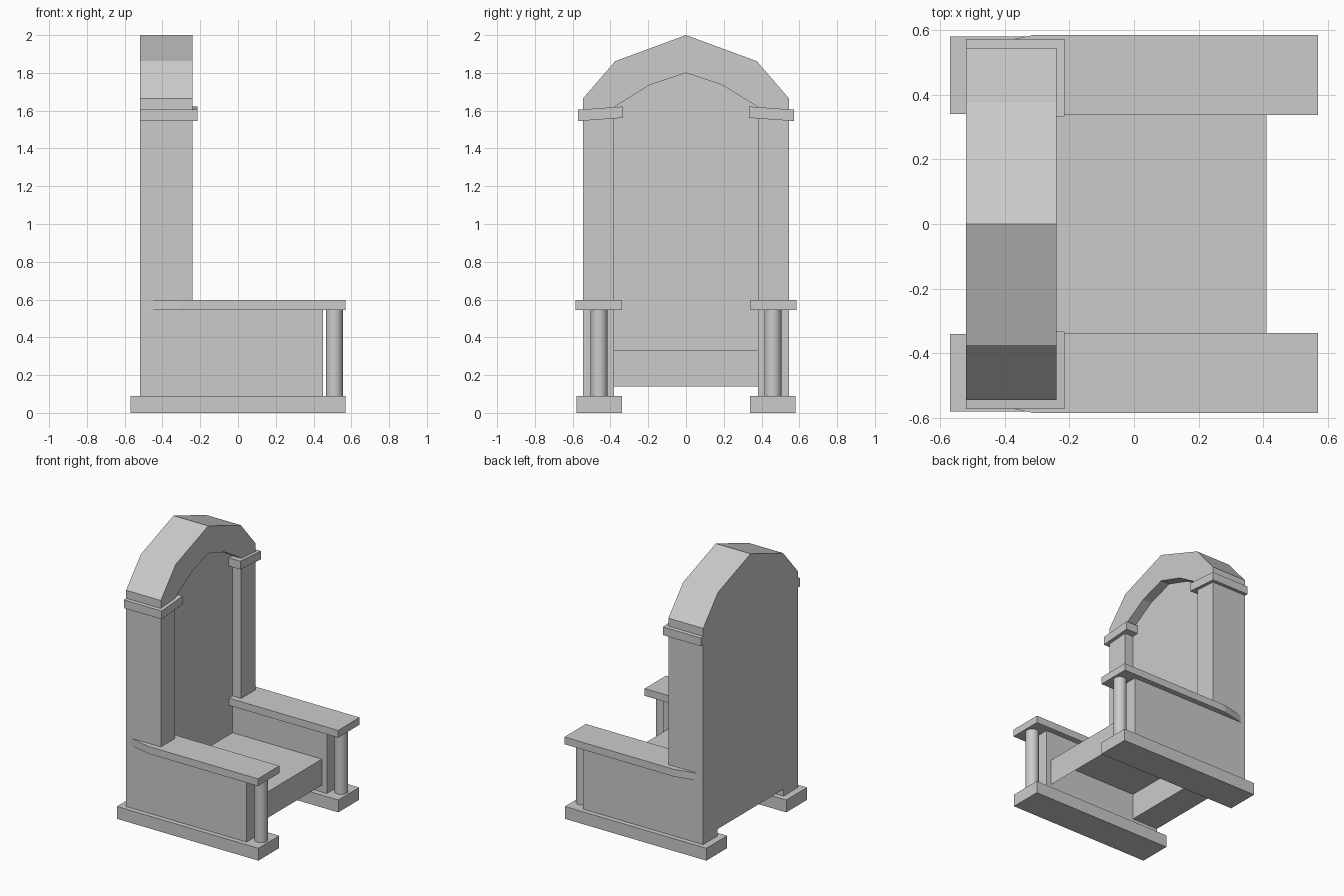
import bpy, bmesh
from mathutils import Vector

if "Cube" in bpy.data.objects:
    bpy.data.objects.remove(bpy.data.objects["Cube"])


def make_object(name, bm):
    bmesh.ops.recalc_face_normals(bm, faces=bm.faces)
    mesh = bpy.data.meshes.new(name)
    bm.to_mesh(mesh)
    bm.free()
    ob = bpy.data.objects.new(name, mesh)
    bpy.context.collection.objects.link(ob)
    return ob


def prism(name, points, sweep, closed=True):
    """Extrude a planar outline along a vector; open outlines give a sheet."""
    bm = bmesh.new()
    a = [bm.verts.new(p) for p in points]
    b = [bm.verts.new(Vector(p) + Vector(sweep)) for p in points]
    n = len(points)
    for i in range(n if closed else n - 1):
        j = (i + 1) % n
        bm.faces.new((a[i], a[j], b[j], b[i]))
    if closed:
        bm.faces.new(a)
        bm.faces.new(b)
    return make_object(name, bm)


def box(name, x, y, z):
    ys = sorted(y)
    pts = [(x[0], ys[0], z[0]), (x[1], ys[0], z[0]), (x[1], ys[1], z[0]), (x[0], ys[1], z[0])]
    return prism(name, pts, (0, 0, z[1] - z[0]))


BACK, FRONT, ALCOVE = -0.52, -0.24, -0.31

for side, s in (("left", 1), ("right", -1)):
    # Plinth, side panel and back pilaster
    box(side + "_plinth", (-0.57, 0.57), (s * 0.34, s * 0.58), (0, 0.09))
    box(side + "_side_panel", (BACK, 0.45), (s * 0.38, s * 0.545), (0.09, 0.55))
    box(side + "_pilaster", (BACK, FRONT), (s * 0.38, s * 0.545), (0.55, 1.62))

    # Armrest, tapering into the pilaster at the rear
    arm = [(0.57, 0.338), (0.57, 0.585), (-0.31, 0.585), (-0.37, 0.573),
           (-0.48, 0.545), (-0.48, 0.40), (-0.31, 0.338)]
    prism(side + "_armrest", [(x, s * y, 0.545) for x, y in arm], (0, 0, 0.053))

    # Pilaster capital, sloping slightly outwards
    cap = [(0.333, 1.562), (0.572, 1.545), (0.572, 1.605), (0.333, 1.622)]
    prism(side + "_capital", [(BACK, s * y, z) for y, z in cap], (0.305, 0, 0))

    # Round column under the armrest front
    bpy.ops.mesh.primitive_cylinder_add(vertices=32, radius=0.045, depth=0.46,
                                        location=(0.51, s * 0.46, 0.318))
    bpy.context.object.name = side + "_column"
    bpy.ops.object.shade_smooth_by_angle()

# Angular arch over the back
inner = [(-0.38, 1.62), (-0.19, 1.737), (0, 1.8), (0.19, 1.737), (0.38, 1.62)]
outer = [(0.545, 1.60), (0.545, 1.665), (0.375, 1.862), (0, 2.0),
         (-0.375, 1.862), (-0.545, 1.665), (-0.545, 1.60)]
prism("arch", [(BACK, y, z) for y, z in inner + outer], (FRONT - BACK, 0, 0))

# Recessed back panel
panel = inner + [(0.38, 0.14), (-0.38, 0.14)]
prism("back_panel", [(BACK, y, z) for y, z in panel], (ALCOVE - BACK, 0, 0))

# Seat top and front apron, open underneath
seat = [(ALCOVE, 0.33), (0.41, 0.33), (0.41, 0.14)]
prism("seat", [(x, -0.38, z) for x, z in seat], (0, 0.76, 0), closed=False)
